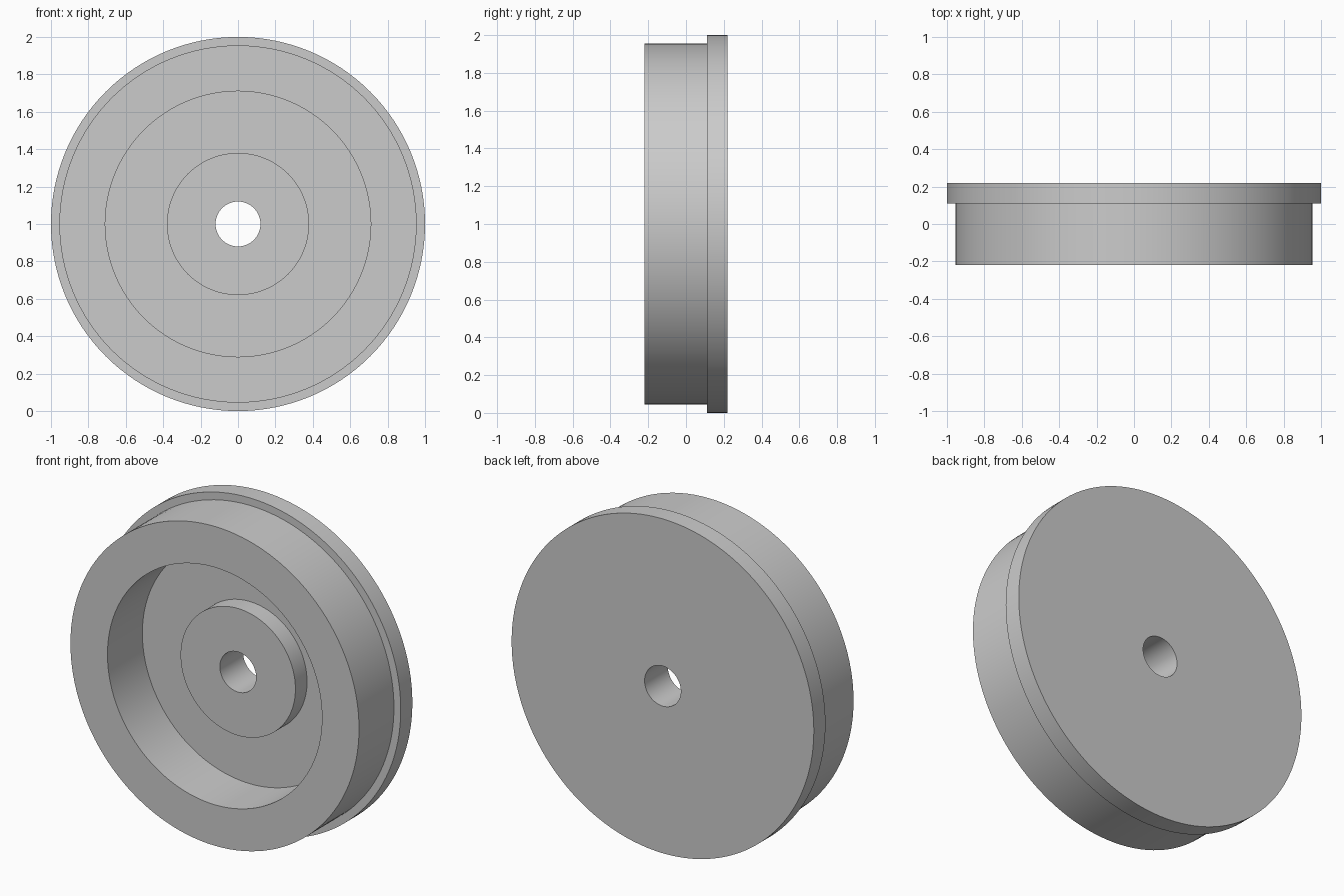
import bpy, bmesh, math
from mathutils import Matrix, Vector

cube = bpy.data.objects.get("Cube")
if cube:
    bpy.data.objects.remove(cube, do_unlink=True)

# Plain grey material
grey = bpy.data.materials.new("plain_grey")
grey.use_nodes = True
colour = (0.6, 0.6, 0.6, 1)
grey.diffuse_color = colour
grey.node_tree.nodes["Principled BSDF"].inputs["Base Color"].default_value = colour

SEGMENTS = 128
BACK, FLANGE, HUB = 0.22, 0.11, 0.0
FRONT = -BACK
BORE, HUB_R, RECESS_R, TREAD_R, FLANGE_R = 0.12, 0.38, 0.71, 0.955, 1.0

# Closed cross-section as (radius, depth): hub, recess, rim, flange, flat back
profile = [
    (BORE, HUB), (HUB_R, HUB), (HUB_R, FLANGE), (RECESS_R, FLANGE),
    (RECESS_R, FRONT), (TREAD_R, FRONT), (TREAD_R, FLANGE),
    (FLANGE_R, FLANGE), (FLANGE_R, BACK), (BORE, BACK),
]

# Spin the cross-section about the axle
bm = bmesh.new()
verts = [bm.verts.new((r, y, 0)) for r, y in profile]
edges = [bm.edges.new((v, verts[i - 1])) for i, v in enumerate(verts)]
bmesh.ops.spin(bm, geom=verts + edges, cent=(0, 0, 0), axis=(0, 1, 0),
               angle=math.tau, steps=SEGMENTS, use_merge=True)
bmesh.ops.remove_doubles(bm, verts=bm.verts, dist=0.0001)
bmesh.ops.recalc_face_normals(bm, faces=bm.faces)
bmesh.ops.transform(bm, matrix=Matrix.Translation(Vector((0, 0, FLANGE_R))), verts=bm.verts)

mesh = bpy.data.meshes.new("flanged_wheel")
bm.to_mesh(mesh)
bm.free()
mesh.materials.append(grey)
wheel = bpy.data.objects.new("flanged_wheel", mesh)
bpy.context.collection.objects.link(wheel)

# Smooth round walls, crisp rims
bpy.ops.object.select_all(action="DESELECT")
wheel.select_set(True)
bpy.context.view_layer.objects.active = wheel
bpy.ops.object.shade_smooth_by_angle(angle=math.radians(30))
